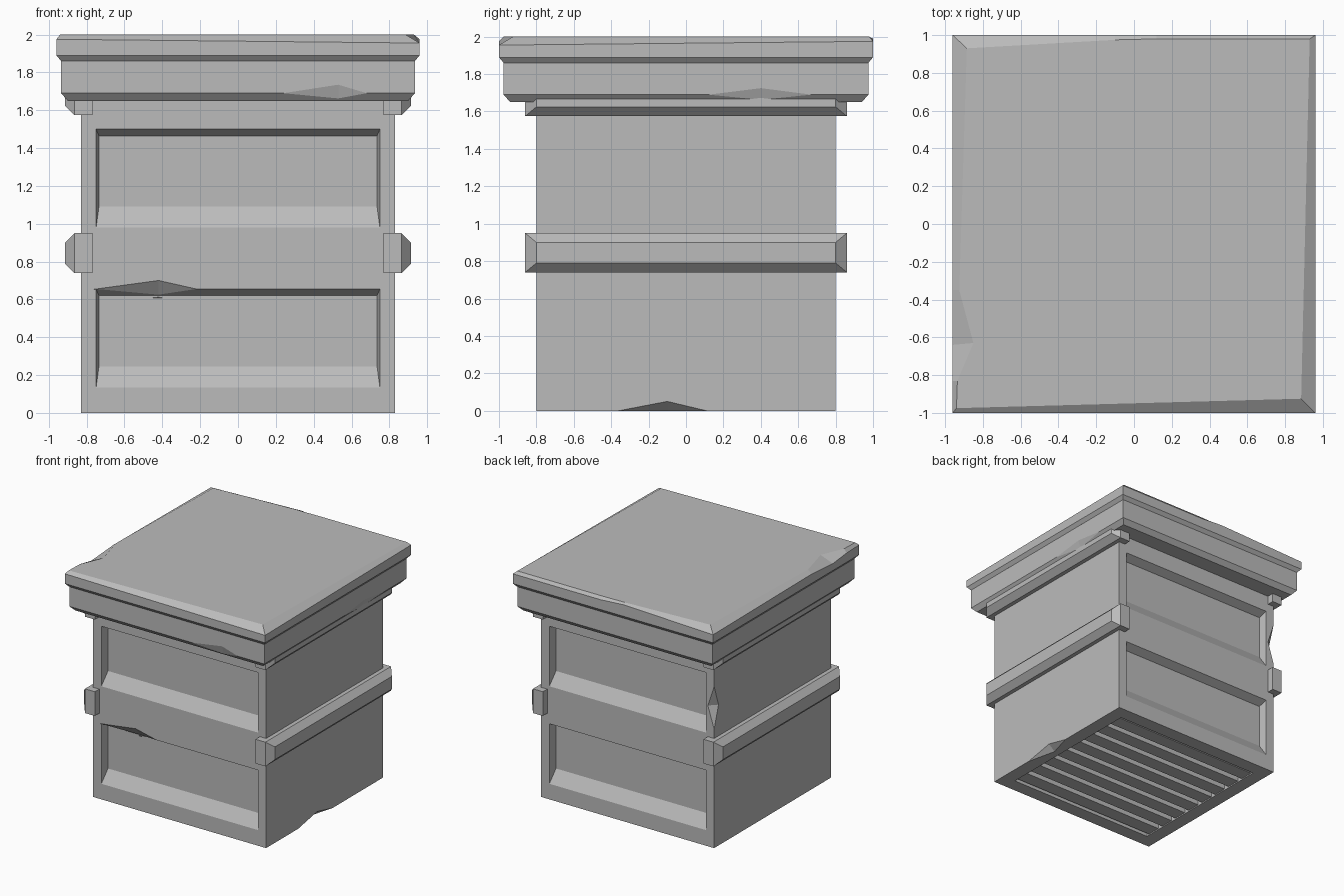
import bpy, bmesh
from mathutils import Vector

if "Cube" in bpy.data.objects:
    bpy.data.objects.remove(bpy.data.objects["Cube"], do_unlink=True)

grey = bpy.data.materials.new("weathered grey")
grey.use_nodes = True
grey.diffuse_color = (0.5, 0.5, 0.5, 1)
grey.node_tree.nodes["Principled BSDF"].inputs["Base Color"].default_value = (0.5, 0.5, 0.5, 1)


def finish(name, bm):
    bmesh.ops.recalc_face_normals(bm, faces=bm.faces)
    mesh = bpy.data.meshes.new(name)
    bm.to_mesh(mesh)
    bm.free()
    mesh.materials.append(grey)
    obj = bpy.data.objects.new(name, mesh)
    bpy.context.collection.objects.link(obj)
    return obj


def loft(name, rings):
    """Join rings of equal point count into a closed solid."""
    bm = bmesh.new()
    loops = [[bm.verts.new(p) for p in ring] for ring in rings]
    n = len(loops[0])
    for a, b in zip(loops, loops[1:]):
        for i in range(n):
            j = (i + 1) % n
            bm.faces.new((a[i], a[j], b[j], b[i]))
    bm.faces.new(loops[0])
    bm.faces.new(loops[-1])
    return finish(name, bm)


def rect(x, y, z):
    return [(-x, -y, z), (x, -y, z), (x, y, z), (-x, y, z)]


def box(name, x0, x1, y0, y1, z0, z1):
    return loft(name, [[(x0, y0, z), (x1, y0, z), (x1, y1, z), (x0, y1, z)] for z in (z0, z1)])


def cut(target, cutter):
    mod = target.modifiers.new(cutter.name, "BOOLEAN")
    mod.operation = "DIFFERENCE"
    mod.solver = "EXACT"
    mod.object = cutter
    cutter.hide_render = True
    cutter.hide_viewport = True
    cutter.display_type = "WIRE"


def chip(target, name, a, b, p, q):
    """Chip the edge a-b back to point p on one face and q on the other."""
    a, b, p, q = map(Vector, (a, b, p, q))
    m = (p + q) / 2
    d = (p - q) * 0.3
    points = [a + (a - m) * 0.1, b + (b - m) * 0.1, p + d, q - d]
    bm = bmesh.new()
    verts = [bm.verts.new(v) for v in points]
    bmesh.ops.convex_hull(bm, input=verts)
    cut(target, finish(name, bm))


# Hive body with tapered panels on the front and back
body = loft("hive_body", [rect(0.83, 0.8, 0), rect(0.83, 0.8, 1.7)])


def panel_ring(side, y, x, low, high):
    return [(-x, side * y, low), (x, side * y, low), (x, side * y, high), (-x, side * y, high)]


for side, face in ((-1, "front"), (1, "back")):
    for z, level in ((0.135, "lower"), (0.98, "upper")):
        cut(body, loft(f"{face}_{level}_panel_cutter", [
            panel_ring(side, 0.87, 0.765, z - 0.11, z + 0.555),
            panel_ring(side, 0.8, 0.75, z, z + 0.52),
            panel_ring(side, 0.73, 0.735, z + 0.11, z + 0.485)]))

# Slatted floor
cut(body, box("floor_opening_cutter", -0.71, 0.71, -0.68, 0.68, -0.05, 0.08))
for i in range(8):
    y = -0.595 + i * 0.17
    box(f"floor_slat_{i + 1}", -0.72, 0.72, y - 0.06, y + 0.06, 0.01, 0.07)

# Worn spots on the body
chip(body, "panel_chip_cutter", (-0.75, -0.8, 0.655), (-0.22, -0.8, 0.655),
     (-0.42, -0.8, 0.70), (-0.42, -0.74, 0.625))
chip(body, "base_chip_cutter", (0.83, -0.36, 0), (0.83, 0.11, 0),
     (0.83, -0.1, 0.05), (0.77, -0.1, 0))
chip(body, "corner_chip_cutter", (-0.83, 0.8, 1.4), (-0.83, 0.8, 1.03),
     (-0.77, 0.8, 1.22), (-0.83, 0.74, 1.22))

# Side rails with bevelled outer faces
for s, label in ((1, "left"), (-1, "right")):
    for z, level in ((0.845, "middle"), (1.68, "upper")):
        profile = [(0.77, 0.86, 0.105), (0.865, 0.86, 0.105), (0.915, 0.8, 0.055)]
        loft(f"{label}_{level}_rail", [
            [(s * x, -y, z - h), (s * x, y, z - h), (s * x, y, z + h), (s * x, -y, z + h)]
            for x, y, h in profile])

# Roof rim
rim = loft("roof_rim", [rect(0.9, 0.94, 1.65), rect(0.935, 0.975, 1.69), rect(0.935, 0.975, 1.88)])
chip(rim, "front_rim_chip_cutter", (0.24, -0.975, 1.69), (0.68, -0.975, 1.69),
     (0.53, -0.975, 1.735), (0.53, -0.95, 1.66))
chip(rim, "side_rim_chip_cutter", (0.935, 0.12, 1.69), (0.935, 0.67, 1.69),
     (0.935, 0.4, 1.725), (0.91, 0.4, 1.66))

# Roof slab with an uneven worn top edge: wall x, y, wall height, top x, top y
edge = [(-0.96, -1, 1.975, -0.94, -0.975), (0.96, -1, 1.955, 0.885, -0.925),
        (0.96, 1, 1.975, 0.93, 0.98), (0.12, 1, 1.975, 0.12, 0.98),
        (-0.1, 1, 1.99, -0.1, 0.975), (-0.96, 1, 1.96, -0.885, 0.93),
        (-0.96, -0.35, 1.97, -0.925, -0.35), (-0.96, -0.64, 1.95, -0.85, -0.63),
        (-0.96, -0.83, 1.97, -0.935, -0.83)]
loft("roof_slab", [
    [(x * 0.974, y * 0.975, 1.86) for x, y, z, u, v in edge],
    [(x, y, 1.89) for x, y, z, u, v in edge],
    [(x, y, z) for x, y, z, u, v in edge],
    [(u, v, 2) for x, y, z, u, v in edge]])
